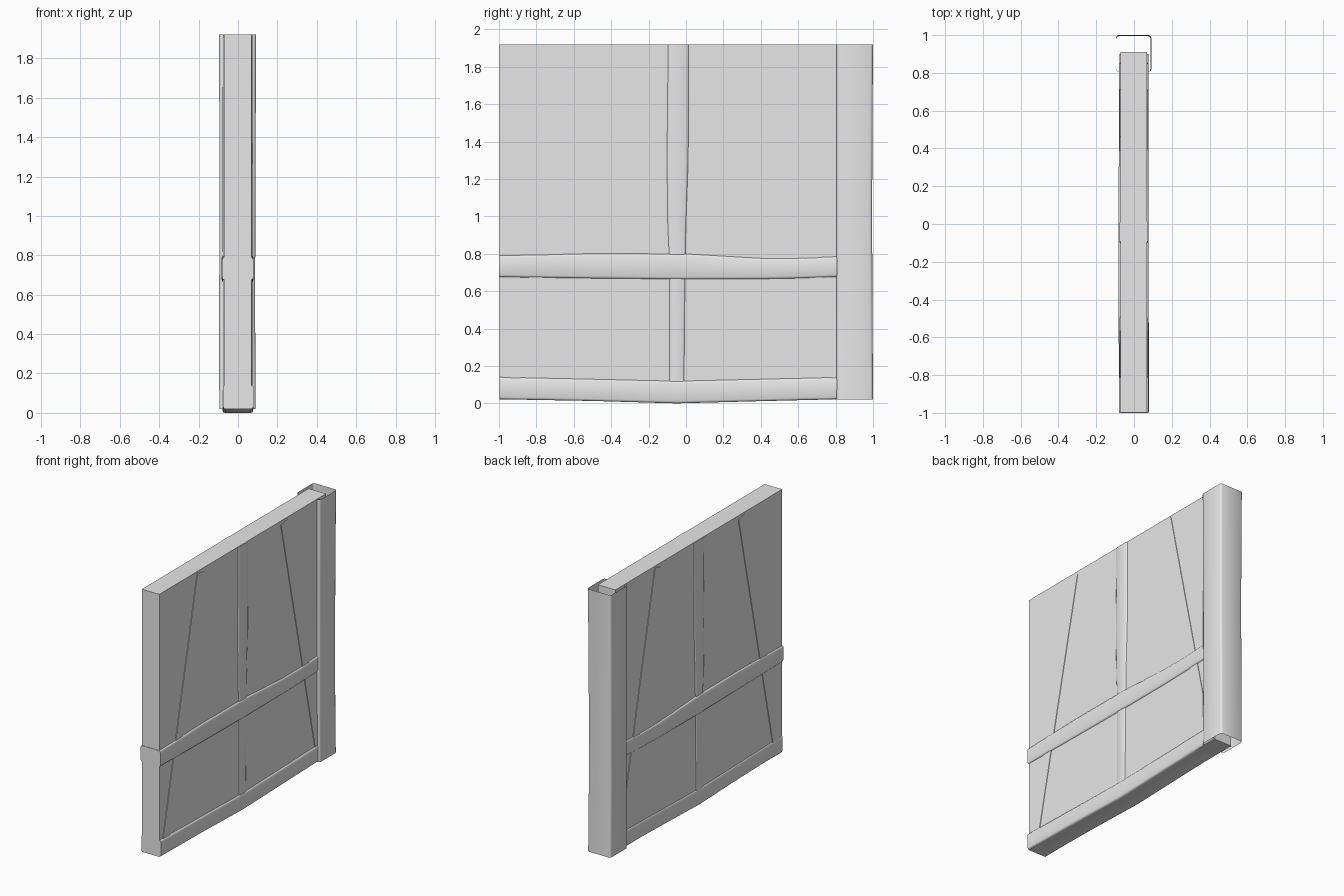
import bpy
import bmesh
import math

cube = bpy.data.objects.get("Cube")
if cube:
    bpy.data.objects.remove(cube)

grey = bpy.data.materials.new("plain grey")
grey.use_nodes = True
grey.diffuse_color = (0.8, 0.8, 0.8, 1)
grey.node_tree.nodes["Principled BSDF"].inputs["Base Color"].default_value = (0.8, 0.8, 0.8, 1)


def finish(name, bm, smooth=True):
    bmesh.ops.recalc_face_normals(bm, faces=bm.faces)
    mesh = bpy.data.meshes.new(name)
    bm.to_mesh(mesh)
    bm.free()
    mesh.materials.append(grey)
    obj = bpy.data.objects.new(name, mesh)
    bpy.context.collection.objects.link(obj)
    if smooth:
        bpy.ops.object.select_all(action="DESELECT")
        obj.select_set(True)
        bpy.context.view_layer.objects.active = obj
        bpy.ops.object.shade_smooth_by_angle(angle=math.radians(50))
    return obj


def box(name, size, location, tilt=0):
    bm = bmesh.new()
    bmesh.ops.create_cube(bm, size=1)
    bmesh.ops.scale(bm, vec=size, verts=bm.verts)
    obj = finish(name, bm, smooth=False)
    obj.location = location
    obj.rotation_euler.x = tilt
    return obj


def beam(name, stations, upright=False, cut=0.012, caps=True):
    """Chamfered beam; each station is (position, low, high, x_min, x_max)."""
    bm = bmesh.new()
    rings = []
    for pos, lo, hi, x0, x1 in stations:
        section = []
        for x, w, sx, sw in ((x0, lo, 1, 1), (x1, lo, -1, 1), (x1, hi, -1, -1), (x0, hi, 1, -1)):
            pair = [(x, w + sw * cut), (x + sx * cut * 0.3, w + sw * cut * 0.3), (x + sx * cut, w)]
            section += pair if sx == sw else pair[::-1]
        rings.append([bm.verts.new((x, w, pos) if upright else (x, pos, w)) for x, w in section])
    for a, b in zip(rings, rings[1:]):
        for i in range(len(a)):
            j = (i + 1) % len(a)
            bm.faces.new((a[i], a[j], b[j], b[i]))
    if caps:
        bm.faces.new(rings[0])
        bm.faces.new(rings[-1])
    return finish(name, bm)


# Flat door panel
box("door_panel", (0.14, 1.907, 1.9), (-0.002, -0.0435, 0.97))

# Hollow hinge post, open at both ends
beam("hinge_post", [
    (0.02, 0.805, 1.0, -0.095, 0.09),
    (0.5, 0.805, 0.997, -0.096, 0.087),
    (1.0, 0.805, 0.995, -0.094, 0.088),
    (1.5, 0.805, 0.997, -0.095, 0.09),
    (1.92, 0.805, 1.0, -0.096, 0.092)], upright=True, cut=0.014, caps=False)

# Horizontal rails, slightly warped
beam("middle_rail", [
    (-1.0, 0.675, 0.79, -0.08, 0.078),
    (-0.5, 0.668, 0.802, -0.081, 0.078),
    (0.0, 0.663, 0.8, -0.083, 0.078),
    (0.4, 0.664, 0.777, -0.08, 0.077),
    (0.6, 0.668, 0.777, -0.079, 0.077),
    (0.85, 0.677, 0.788, -0.079, 0.077)])
beam("bottom_rail", [
    (-0.996, 0.022, 0.14, -0.077, 0.08),
    (-0.5, 0.013, 0.13, -0.077, 0.078),
    (-0.05, 0.0, 0.12, -0.078, 0.077),
    (0.4, 0.012, 0.13, -0.077, 0.078),
    (0.9, 0.024, 0.142, -0.077, 0.078)])

# Upright centre board, slightly bowed
beam("centre_board", [
    (0.08, -0.09, -0.008, -0.077, 0.073),
    (0.72, -0.09, -0.002, -0.077, 0.073),
    (0.95, -0.1, 0.002, -0.078, 0.074),
    (1.3, -0.104, 0.014, -0.078, 0.075),
    (1.918, -0.098, 0.016, -0.077, 0.074)], upright=True)

# Slanted braces leaning toward the centre
for name, top, bottom in (("front_brace", (-0.53, 1.9), (-0.945, 0.03)),
                          ("rear_brace", (0.426, 1.9), (0.84, 0.03))):
    dy, dz = top[0] - bottom[0], top[1] - bottom[1]
    box(name, (0.148, 0.073, math.hypot(dy, dz)),
        (-0.002, (top[0] + bottom[0]) / 2, (top[1] + bottom[1]) / 2), -math.atan2(dy, dz))
